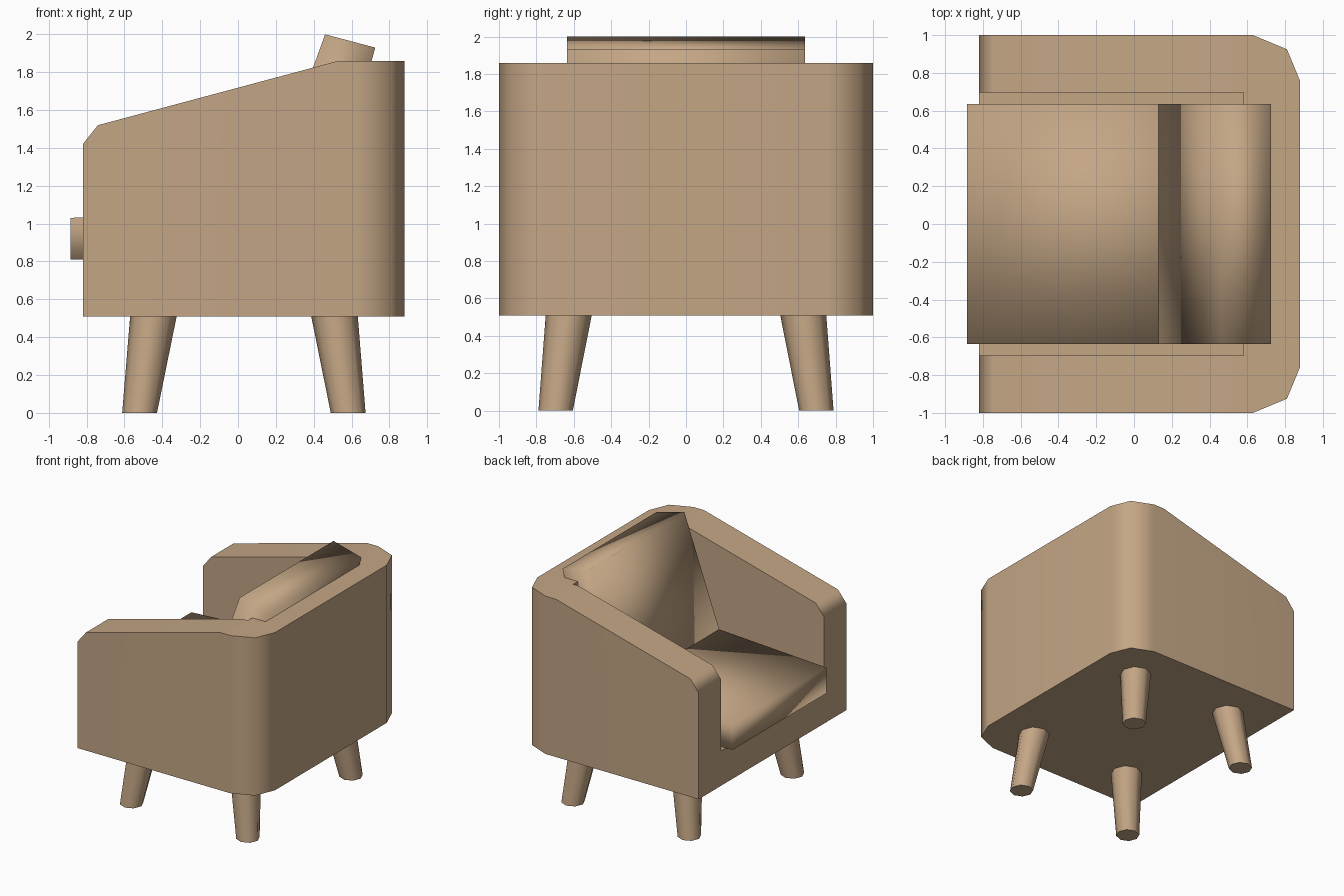
import bpy, bmesh
from math import radians
from mathutils import Vector

cube = bpy.data.objects.get("Cube")
if cube:
    bpy.data.objects.remove(cube, do_unlink=True)

tan = bpy.data.materials.new("tan_fabric")
tan.use_nodes = True
colour = (0.55, 0.38, 0.235, 1)
tan.diffuse_color = colour
tan.node_tree.nodes["Principled BSDF"].inputs["Base Color"].default_value = colour


def add_object(name, bm):
    bmesh.ops.recalc_face_normals(bm, faces=bm.faces)
    mesh = bpy.data.meshes.new(name)
    bm.to_mesh(mesh)
    bm.free()
    mesh.materials.append(tan)
    obj = bpy.data.objects.new(name, mesh)
    bpy.context.collection.objects.link(obj)
    return obj


def prism(profile, half_width):
    """Side profile in x and z, extruded evenly to both sides in y."""
    bm = bmesh.new()
    face = bm.faces.new([bm.verts.new((x, -half_width, z)) for x, z in profile])
    new = bmesh.ops.extrude_face_region(bm, geom=[face])["geom"]
    moved = [v for v in new if isinstance(v, bmesh.types.BMVert)]
    bmesh.ops.translate(bm, verts=moved, vec=(0, 2 * half_width, 0))
    return bm


def select_only(obj):
    bpy.ops.object.select_all(action="DESELECT")
    obj.select_set(True)
    bpy.context.view_layer.objects.active = obj


# Body shell: side profile with two facets cut off each rear corner
body_bm = prism([(-0.82, 0.51), (-0.82, 1.42), (-0.74, 1.52),
                 (0.53, 1.86), (0.88, 1.86), (0.88, 0.51)], 1)
corner = [(0.63, 1), (0.81, 0.925), (0.88, 0.755)]
for side in (-1, 1):
    for (x1, y1), (x2, y2) in zip(corner, corner[1:]):
        outward = Vector((y1 - y2, side * (x2 - x1), 0))
        cut = bmesh.ops.bisect_plane(
            body_bm, geom=body_bm.verts[:] + body_bm.edges[:] + body_bm.faces[:],
            plane_co=(x1, side * y1, 0), plane_no=outward, clear_outer=True)
        rim = [e for e in cut["geom_cut"] if isinstance(e, bmesh.types.BMEdge)]
        bmesh.ops.contextual_create(body_bm, geom=rim)
body = add_object("armchair_body", body_bm)

# Seat recess, open at the front and the top
cutter = add_object("seat_recess_cutter", prism(
    [(-1.2, 0.81), (-1.2, 2.3), (0.58, 2.3), (0.58, 0.81)], 0.697))
recess = body.modifiers.new("seat_recess", "BOOLEAN")
recess.operation = "DIFFERENCE"
recess.solver = "EXACT"
recess.object = cutter
select_only(body)
bpy.ops.object.modifier_apply(modifier=recess.name)
bpy.data.objects.remove(cutter, do_unlink=True)
bpy.ops.object.shade_smooth_by_angle(angle=radians(50))
body.modifiers.new("even_shading", "WEIGHTED_NORMAL").keep_sharp = True

# Soft shaded cushions
cushions = {
    "seat_cushion": [(-0.885, 0.81), (-0.885, 1.03), (0.57, 1.11), (0.57, 0.81)],
    "back_cushion": [(0.13, 1.086), (0.46, 2.0), (0.725, 1.93), (0.48, 1.02)],
}
for name, profile in cushions.items():
    add_object(name, prism(profile, 0.635)).data.shade_smooth()

# Tapered legs, splayed outwards
for end, foot_x, top_x in (("front", -0.52, -0.447), ("back", 0.582, 0.51)):
    for side_name, side in (("left", 1), ("right", -1)):
        bm = bmesh.new()
        bmesh.ops.create_cone(bm, cap_ends=True, segments=8, radius1=0.092,
                              radius2=0.123, depth=0.51)
        for v in bm.verts:
            top = v.co.z > 0
            v.co += Vector((top_x if top else foot_x,
                            side * (0.627 if top else 0.697), 0.255))
        leg = add_object(f"{end}_{side_name}_leg", bm)
        select_only(leg)
        bpy.ops.object.shade_smooth_by_angle(angle=radians(50))
